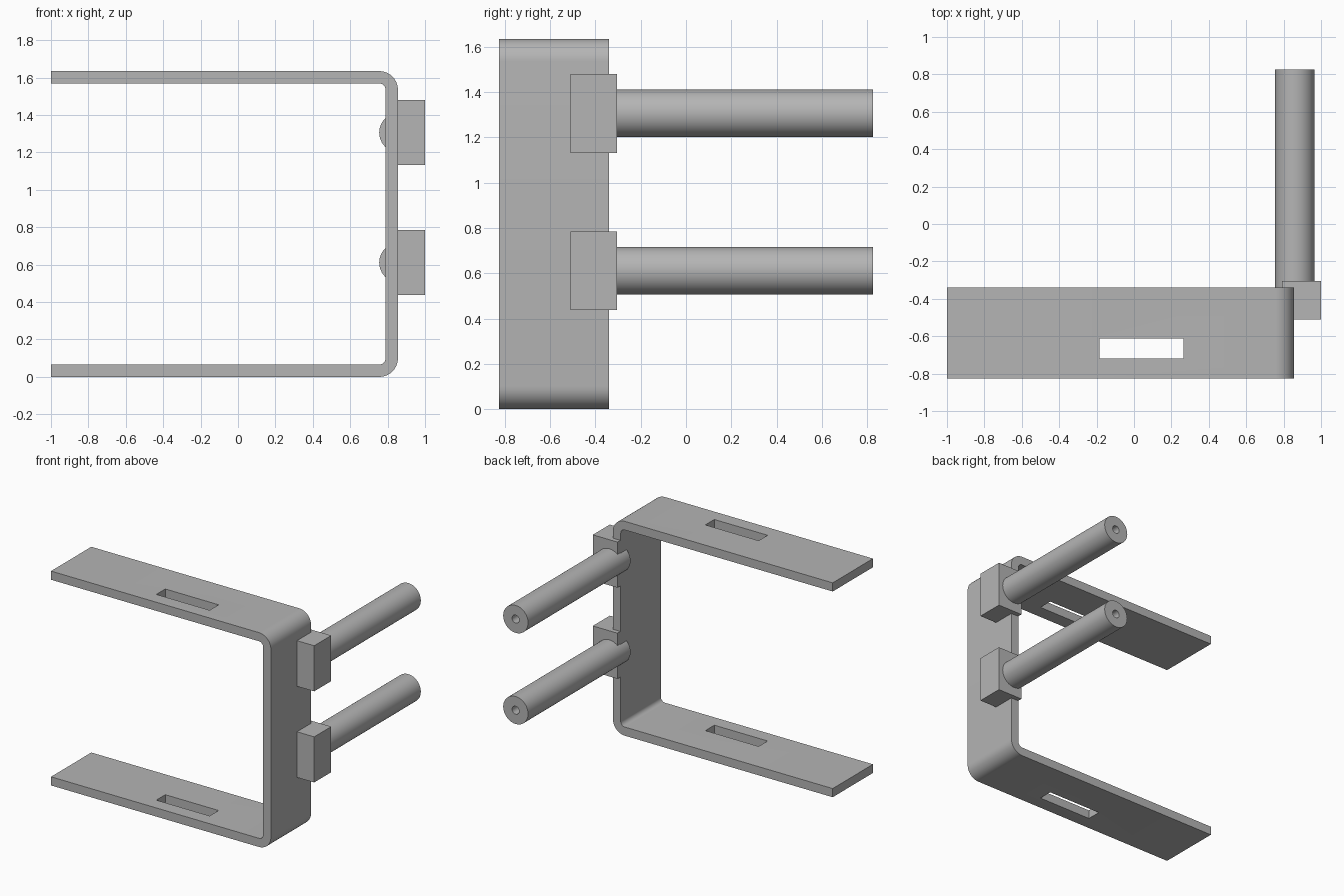
import bpy, bmesh
from math import sin, cos, pi
from mathutils import Matrix

if "Cube" in bpy.data.objects:
    bpy.data.objects.remove(bpy.data.objects["Cube"], do_unlink=True)

GREY = (0.46, 0.46, 0.46, 1)
steel = bpy.data.materials.new("plain grey")
steel.use_nodes = True
steel.diffuse_color = GREY
steel.node_tree.nodes["Principled BSDF"].inputs["Base Color"].default_value = GREY


def finish(name, bm, smooth=False):
    bmesh.ops.recalc_face_normals(bm, faces=bm.faces)
    mesh = bpy.data.meshes.new(name)
    bm.to_mesh(mesh)
    bm.free()
    mesh.materials.append(steel)
    obj = bpy.data.objects.new(name, mesh)
    bpy.context.collection.objects.link(obj)
    bpy.ops.object.select_all(action='DESELECT')
    obj.select_set(True)
    bpy.context.view_layer.objects.active = obj
    if smooth:
        bpy.ops.object.shade_smooth_by_angle(angle=pi / 6)
    return obj


def box(name, low, high):
    bm = bmesh.new()
    size = [b - a for a, b in zip(low, high)]
    mid = [(a + b) / 2 for a, b in zip(low, high)]
    bmesh.ops.create_cube(bm, size=1, matrix=Matrix.Translation(mid) @ Matrix.Diagonal((*size, 1)))
    return finish(name, bm)


def arc(cx, cz, r, start, end, steps=10):
    angles = [start + (end - start) * i / steps for i in range(steps + 1)]
    return [(cx + r * cos(a), cz + r * sin(a)) for a in angles]


# Bent strap bracket: C-shaped profile extruded from front to back
LEFT, RIGHT, TOP = -1, 0.855, 1.635
FRONT, BACK, THICK, BEND = -0.825, -0.34, 0.066, 0.1
inner = BEND - THICK
cx, cz_low, cz_high = RIGHT - BEND, BEND, TOP - BEND
profile = [(LEFT, 0)] + arc(cx, cz_low, BEND, -pi / 2, 0) + arc(cx, cz_high, BEND, 0, pi / 2)
profile += [(LEFT, TOP), (LEFT, TOP - THICK)]
profile += arc(cx, cz_high, inner, pi / 2, 0) + arc(cx, cz_low, inner, 0, -pi / 2)
profile += [(LEFT, THICK)]
bm = bmesh.new()
face = bm.faces.new([bm.verts.new((x, FRONT, z)) for x, z in profile])
extruded = bmesh.ops.extrude_face_region(bm, geom=[face])["geom"]
bmesh.ops.translate(bm, vec=(0, BACK - FRONT, 0),
                    verts=[v for v in extruded if isinstance(v, bmesh.types.BMVert)])
bracket = finish("bracket", bm)

# Slot through both arms
cutter = box("slot_cutter", (-0.185, -0.72, -0.2), (0.265, -0.612, 1.9))
cutter.hide_render = True
slot = bracket.modifiers.new("slots", 'BOOLEAN')
slot.object = cutter
slot.operation = 'DIFFERENCE'
slot.solver = 'EXACT'
bpy.ops.object.select_all(action='DESELECT')
bracket.select_set(True)
bpy.context.view_layer.objects.active = bracket
bpy.ops.object.modifier_apply(modifier=slot.name)
bpy.data.objects.remove(cutter, do_unlink=True)
bpy.ops.object.shade_smooth_by_angle(angle=pi / 6)


# Round rod with a bored end, lathed about the y axis
def rod(name, x, z):
    start, end, radius, bore, depth = -0.41, 0.825, 0.105, 0.03, -0.3
    outline = [(0, start), (radius, start), (radius, end), (bore, end), (bore, depth), (0, depth)]
    bm = bmesh.new()
    verts = [bm.verts.new((x + r, y, z)) for r, y in outline]
    edges = [bm.edges.new(pair) for pair in zip(verts, verts[1:])]
    bmesh.ops.spin(bm, geom=verts + edges, cent=(x, 0, z), axis=(0, 1, 0),
                   angle=2 * pi, steps=48)
    bmesh.ops.remove_doubles(bm, verts=bm.verts, dist=0.0005)
    return finish(name, bm, smooth=True)


# Two mounting blocks, each carrying a rod
for label, z in (("lower", 0.611), ("upper", 1.306)):
    box(label + "_block", (0.792, -0.51, z - 0.174), (1, -0.305, z + 0.174))
    rod(label + "_rod", 0.86, z)
